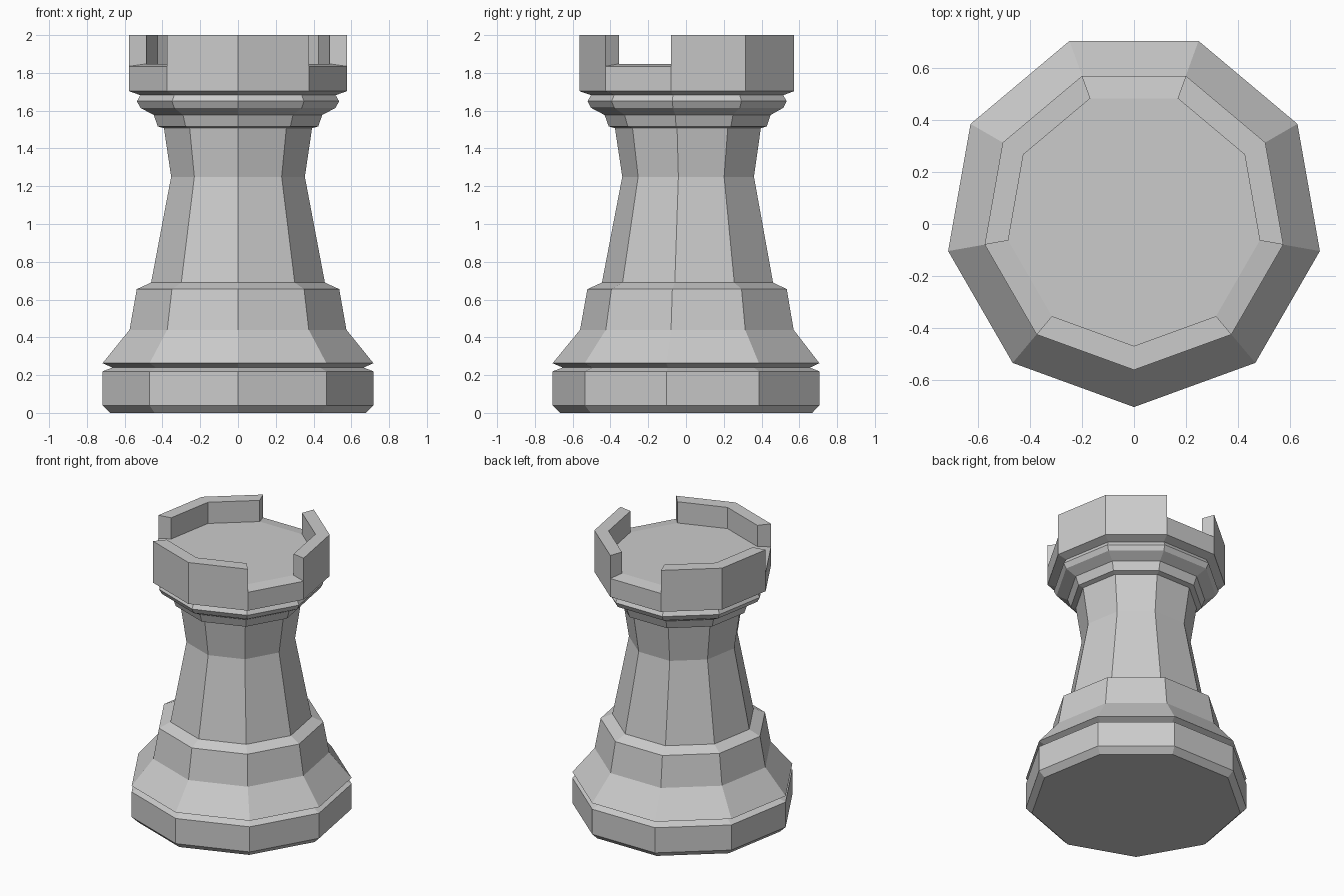
import bpy, bmesh
from math import sin, cos, radians

if "Cube" in bpy.data.objects:
    bpy.data.objects.remove(bpy.data.objects["Cube"])

SIDES = 9
OFFSET_Y = 0.022            # nine-sided ring, centred by its bounding box

# Half-width (at widest corner) and height, from foot to crown floor
profile = [(0.677, 0), (0.717, 0.04), (0.717, 0.22), (0.665, 0.24), (0.717, 0.263),
           (0.574, 0.44), (0.536, 0.655), (0.46, 0.69), (0.354, 1.25), (0.392, 1.507),
           (0.425, 1.517), (0.446, 1.577), (0.517, 1.615), (0.535, 1.65), (0.517, 1.682),
           (0.576, 1.703), (0.576, 1.835), (0.485, 1.848)]

bm = bmesh.new()


def ring(width, z):
    r = width / sin(radians(80))
    return [bm.verts.new((r * sin(radians(40 * k)), OFFSET_Y - r * cos(radians(40 * k)), z))
            for k in range(SIDES)]


# Turned body
rings = [ring(w, z) for w, z in profile]
lip = []
for low, high in zip(rings, rings[1:]):
    lip = [bm.faces.new((low[k], low[(k + 1) % SIDES], high[(k + 1) % SIDES], high[k]))
           for k in range(SIDES)]
bm.faces.new(rings[0][::-1])
bm.faces.new(rings[-1])

# Three battlements, each two sides long, raised from the rim with one-side gaps
raised = [lip[k] for k in range(SIDES) if k % 3 != 1]
out = bmesh.ops.extrude_face_region(bm, geom=raised)
for v in out["geom"]:
    if isinstance(v, bmesh.types.BMVert):
        v.co.z = 2.0
bmesh.ops.delete(bm, geom=[f for f in raised if f.is_valid], context='FACES_ONLY')
bmesh.ops.recalc_face_normals(bm, faces=bm.faces)

mesh = bpy.data.meshes.new("castle_tower")
bm.to_mesh(mesh)
bm.free()
bpy.context.collection.objects.link(bpy.data.objects.new("castle_tower", mesh))
